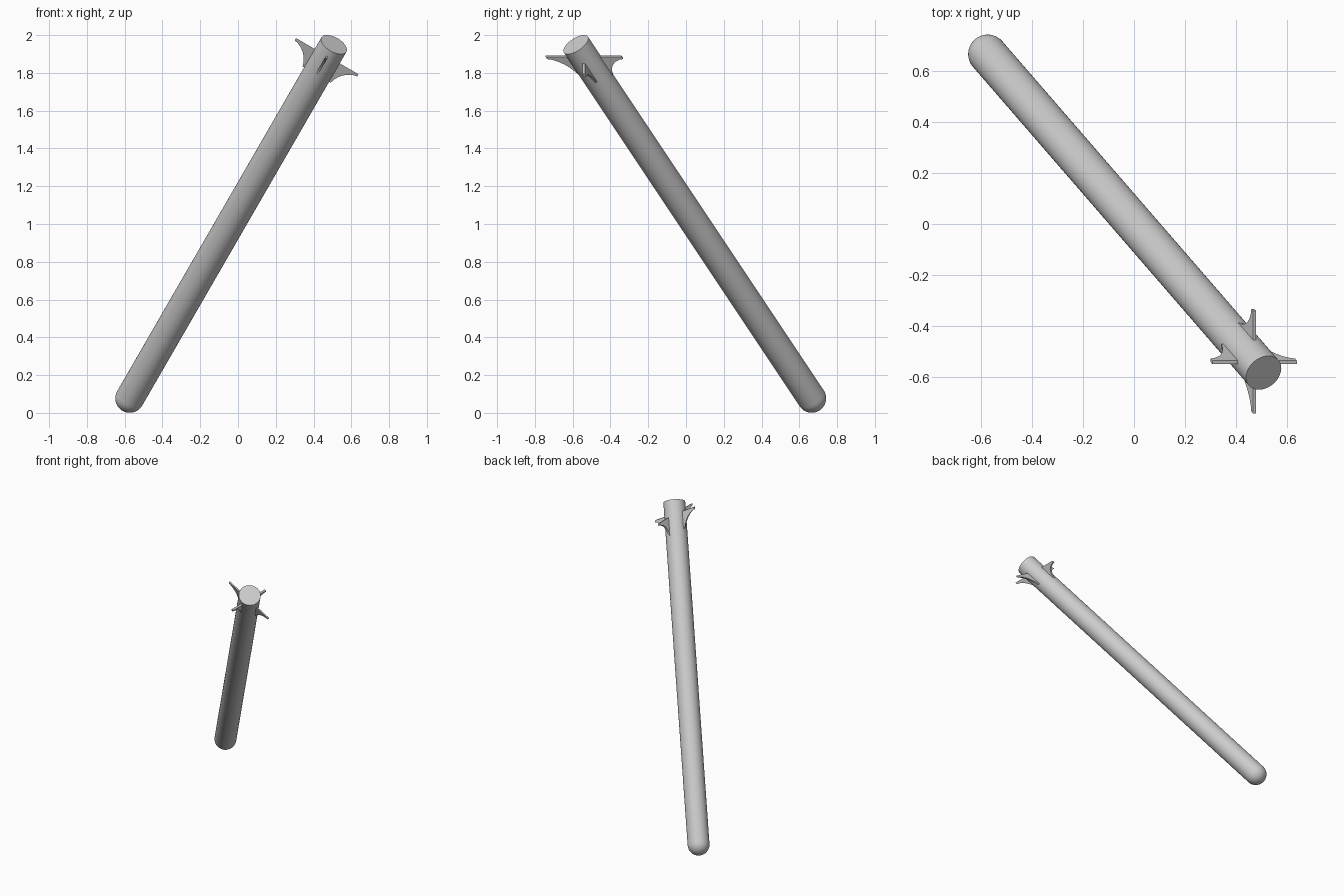
import bpy, bmesh, math
from mathutils import Vector

if "Cube" in bpy.data.objects:
    bpy.data.objects.remove(bpy.data.objects["Cube"])

R = 0.0765
SEG = 48
u = Vector((math.cos(math.pi / 6), 0, -0.5))      # side direction
y = Vector((0, 1, 0))
d = Vector((0.433, -0.5, 0.75)).normalized()      # tube axis, pointing up
v = d.cross(u)
top = Vector((0.508, -0.583, 1.95))
LENGTH = 2.497


def make_object(name, bm):
    bmesh.ops.recalc_face_normals(bm, faces=bm.faces)
    me = bpy.data.meshes.new(name)
    bm.to_mesh(me)
    bm.free()
    ob = bpy.data.objects.new(name, me)
    bpy.context.collection.objects.link(ob)
    bpy.ops.object.select_all(action='DESELECT')
    ob.select_set(True)
    bpy.context.view_layer.objects.active = ob
    bpy.ops.object.shade_smooth_by_angle(angle=math.radians(35))
    return ob


# tube with a round nose, lathed along the tilted axis
base = top - d * LENGTH
bm = bmesh.new()
profile = [(R * math.cos(a), -R * math.sin(a))
           for a in [math.radians(85 - i * 8.5) for i in range(11)]]
profile.append((R, LENGTH))
rings = []
for r, h in profile:
    rings.append([bm.verts.new(base + d * h + r * (math.cos(t) * u + math.sin(t) * v))
                  for t in [2 * math.pi * i / SEG for i in range(SEG)]])
for a, b in zip(rings, rings[1:]):
    for i in range(SEG):
        j = (i + 1) % SEG
        bm.faces.new((a[i], a[j], b[j], b[i]))
tip = bm.verts.new(base - d * R)
for i in range(SEG):
    bm.faces.new((tip, rings[0][(i + 1) % SEG], rings[0][i]))
bm.faces.new(rings[-1])
make_object("tube", bm)

# four fins with a straight top edge and a concave lower edge
FIN = [(0.03, 0), (0.191, 0), (0.191, -0.016), (0.170, -0.021), (0.144, -0.035),
       (0.123, -0.054), (0.106, -0.077), (0.093, -0.104), (0.086, -0.13), (0.03, -0.13)]
THICK = 0.014
centre = top - d * 0.082


def fin(name, out, side):
    bm = bmesh.new()
    a, b = [[bm.verts.new(centre + out * p + d * q + side * s) for p, q in FIN]
            for s in (-THICK / 2, THICK / 2)]
    bm.faces.new(a)
    bm.faces.new(b[::-1])
    n = len(FIN)
    for i in range(n):
        j = (i + 1) % n
        bm.faces.new((a[j], a[i], b[i], b[j]))
    make_object(name, bm)


fin("fin_right", u, y)
fin("fin_left", -u, y)
fin("fin_back", y * 1.05, u)
fin("fin_front", -y * 1.05, u)
